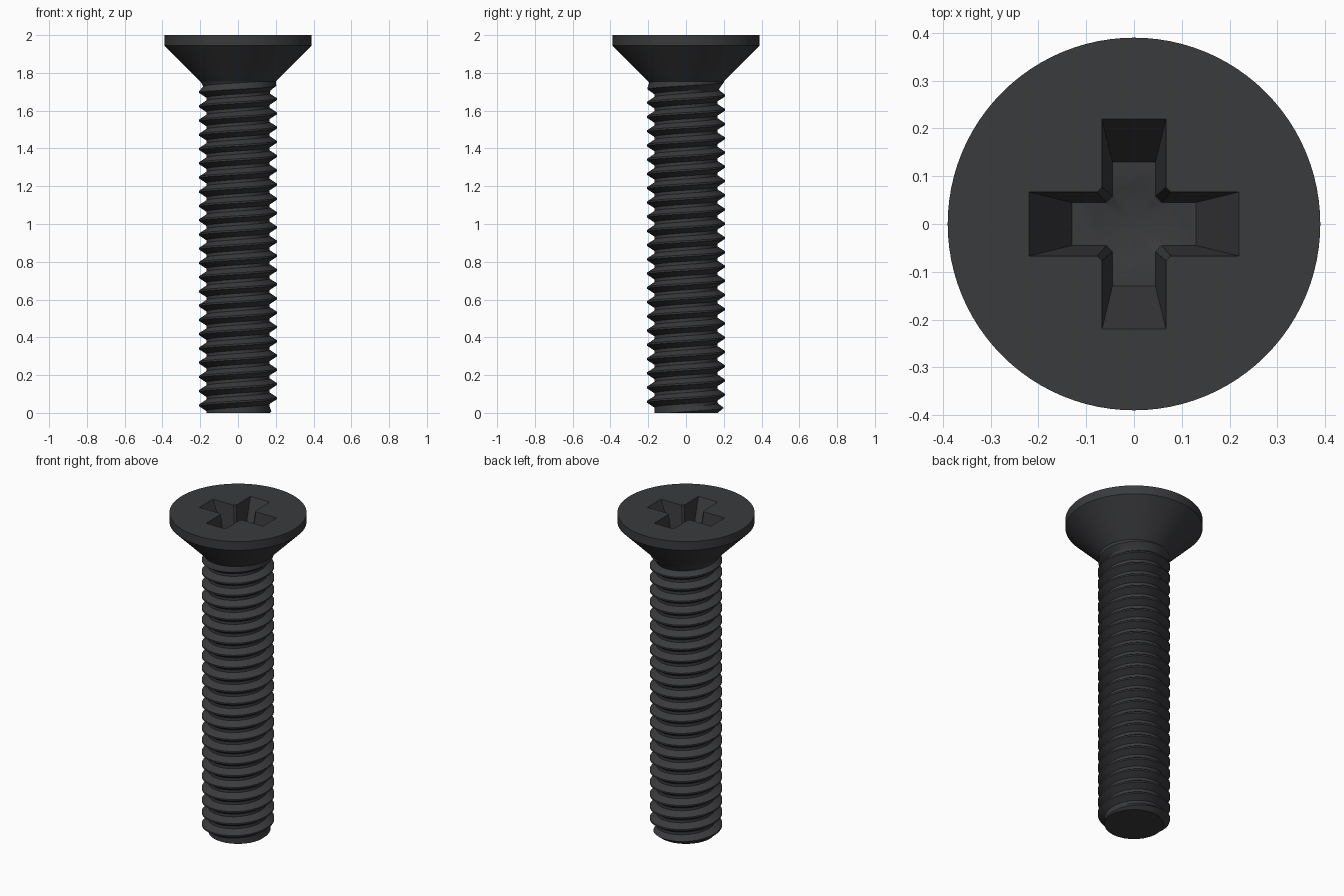
import bpy, bmesh, math

if "Cube" in bpy.data.objects:
    bpy.data.objects.remove(bpy.data.objects["Cube"])

mat = bpy.data.materials.new("dark_steel")
mat.diffuse_color = (0.042, 0.043, 0.047, 1)
mat.use_nodes = True
mat.node_tree.nodes["Principled BSDF"].inputs["Base Color"].default_value = mat.diffuse_color

PITCH, CREST, ROOT, NECK_R, NECK_Z = 0.0754, 0.206, 0.168, 0.2, 1.757


def make_object(name, bm):
    bmesh.ops.recalc_face_normals(bm, faces=bm.faces)
    me = bpy.data.meshes.new(name)
    bm.to_mesh(me)
    bm.free()
    ob = bpy.data.objects.new(name, me)
    bpy.context.collection.objects.link(ob)
    me.materials.append(mat)
    return ob


def smooth(ob):
    bpy.ops.object.select_all(action='DESELECT')
    ob.select_set(True)
    bpy.context.view_layer.objects.active = ob
    bpy.ops.object.shade_smooth_by_angle(angle=math.radians(25))


def lathe(name, profile, n=96):
    """Closed solid of revolution; radius 0 gives an apex."""
    bm = bmesh.new()
    rings = [[bm.verts.new((r * math.cos(2 * math.pi * i / n),
                            r * math.sin(2 * math.pi * i / n), z)) for i in range(n)]
             for r, z in profile]
    for a, b in zip(rings, rings[1:]):
        for i in range(n):
            j = (i + 1) % n
            bm.faces.new((a[i], a[j], b[j], b[i]))
    bm.faces.new(rings[0])
    bm.faces.new(rings[-1])
    bmesh.ops.remove_doubles(bm, verts=bm.verts, dist=1e-5)
    return make_object(name, bm)


# Threaded shaft: helical rows clamped to the tip and the neck
def thread_point(z, r, ang):
    z = min(max(z, 0.0), NECK_Z)
    r = min(r, ROOT + z * 1.2)
    t = max(0.0, (z - 1.70) / (NECK_Z - 1.70))
    r = r * (1 - t) + NECK_R * t
    return (r * math.cos(ang), r * math.sin(ang), z)


N = 72
profile = [(-0.06, CREST), (0.06, CREST), (0.39, ROOT), (0.61, ROOT)]
bm = bmesh.new()
rows = []
for k in range(-3, int(NECK_Z / PITCH) + 3):
    for f, r in profile:
        rows.append([bm.verts.new(thread_point(0.0023 + PITCH * (k + f + s / N), r,
                                               2 * math.pi * s / N))
                     for s in range(N + 1)])
for a, b in zip(rows, rows[1:]):
    for s in range(N):
        bm.faces.new((a[s], a[s + 1], b[s + 1], b[s]))
bmesh.ops.remove_doubles(bm, verts=bm.verts, dist=1e-5)
for z in (0.0, NECK_Z):
    ring = [v for v in bm.verts if abs(v.co.z - z) < 1e-6]
    ring.sort(key=lambda v: math.atan2(v.co.y, v.co.x))
    bm.faces.new(ring)
smooth(make_object("threaded_shaft", bm))

# Countersunk head
head = lathe("countersunk_head", [(NECK_R, NECK_Z - 0.002), (0.39, 1.945), (0.39, 2.0)])


# Cross recess cutter: tapered plus shape with chamfered inner corners
def cross_outline(length, w, c):
    pts = []
    for q in range(4):
        ca, sa = round(math.cos(q * math.pi / 2)), round(math.sin(q * math.pi / 2))
        for x, y in ((length, -w), (length, w), (w + c, w), (w, w + c)):
            pts.append((x * ca - y * sa, x * sa + y * ca))
    return pts


FLOOR = 1.80
bm = bmesh.new()
levels = [(FLOOR, 0.13, 0.045, 0.013), (2.0, 0.22, 0.067, 0.010), (2.05, 0.22, 0.067, 0.010)]
loops = [[bm.verts.new((x, y, z)) for x, y in cross_outline(l, w, c)] for z, l, w, c in levels]
for a, b in zip(loops, loops[1:]):
    for i in range(16):
        j = (i + 1) % 16
        bm.faces.new((a[i], a[j], b[j], b[i]))
bm.faces.new(loops[0])
bm.faces.new(loops[-1])
cross = make_object("cross_recess_cutter", bm)

# Conical pit at the bottom of the recess
pit = lathe("centre_pit_cutter", [(0.0, FLOOR - 0.035), (0.083, FLOOR + 0.002)], 48)

for cutter in (cross, pit):
    mod = head.modifiers.new(cutter.name, 'BOOLEAN')
    mod.operation = 'DIFFERENCE'
    mod.solver = 'EXACT'
    mod.object = cutter
    bpy.context.view_layer.objects.active = head
    bpy.ops.object.modifier_apply(modifier=mod.name)
for cutter in (cross, pit):
    bpy.data.objects.remove(cutter)
smooth(head)
